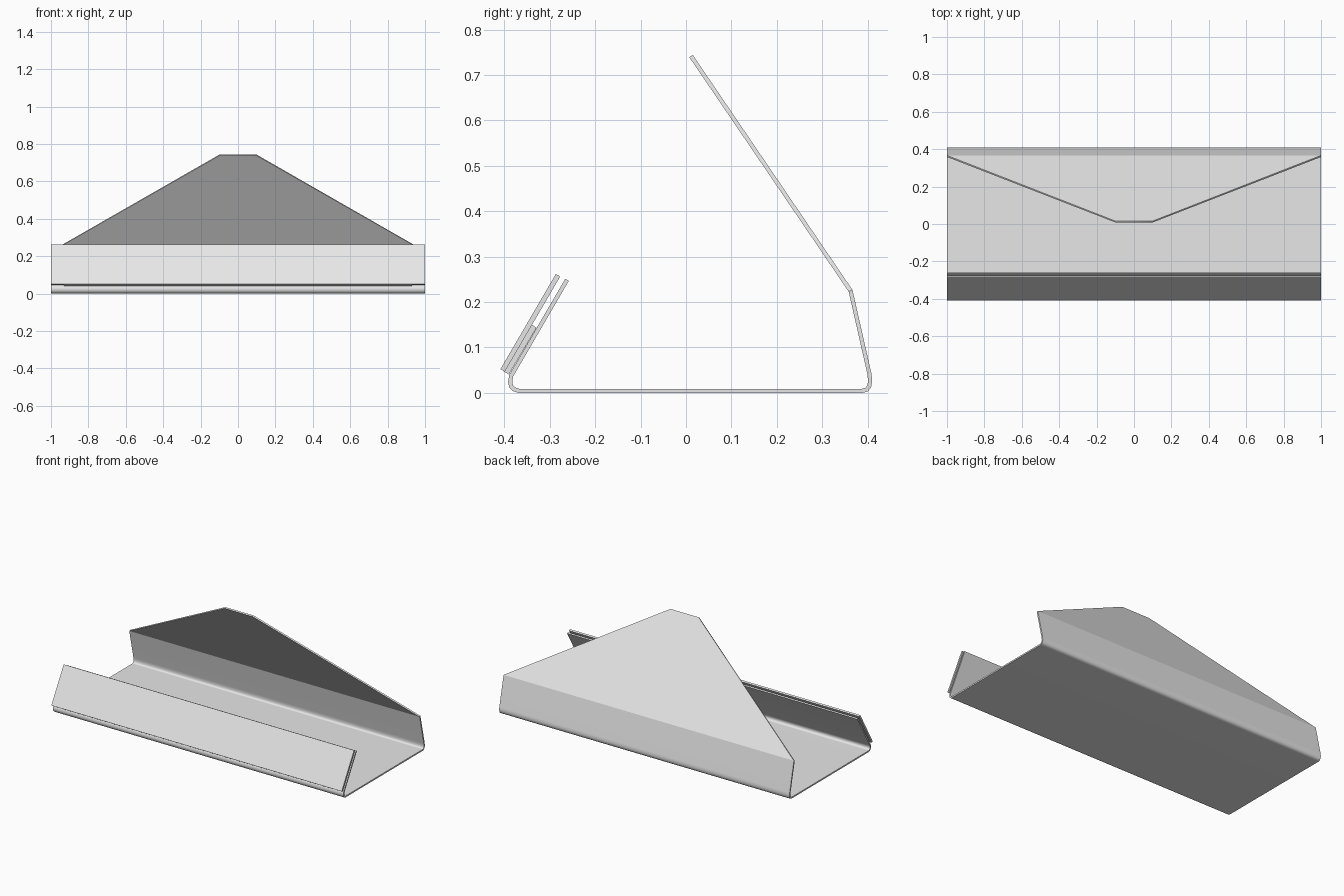
import bpy, bmesh, math
from mathutils import Vector

if "Cube" in bpy.data.objects:
    bpy.data.objects.remove(bpy.data.objects["Cube"])


def material(name, rgb):
    m = bpy.data.materials.new(name)
    m.diffuse_color = (*rgb, 1)
    m.use_nodes = True
    m.node_tree.nodes["Principled BSDF"].inputs["Base Color"].default_value = m.diffuse_color
    return m


GREY = material("light grey sheet", (0.8, 0.8, 0.8))


def sheet(name, path, thick):
    """Folded sheet: path of (y, z, half width), mitred to a thickness."""
    pts = [Vector((y, z)) for y, z, _ in path]
    segs = [(b - a).normalized() for a, b in zip(pts, pts[1:])]
    bm = bmesh.new()
    rings = []
    for i, p in enumerate(pts):
        d0, d1 = segs[max(i - 1, 0)], segs[min(i, len(segs) - 1)]
        n0, n1 = Vector((-d0.y, d0.x)), Vector((-d1.y, d1.x))
        n = (n0 + n1).normalized()
        n *= thick / 2 / n.dot(n0)
        hw = path[i][2]
        rings.append([bm.verts.new((x * hw, p.x + s * n.x, p.y + s * n.y))
                      for x, s in ((-1, -1), (1, -1), (1, 1), (-1, 1))])
    for a, b in zip(rings, rings[1:]):
        for k in range(4):
            j = (k + 1) % 4
            bm.faces.new((a[k], a[j], b[j], b[k]))
    bm.faces.new(rings[0])
    bm.faces.new(rings[-1][::-1])
    bmesh.ops.recalc_face_normals(bm, faces=bm.faces)
    me = bpy.data.meshes.new(name)
    bm.to_mesh(me)
    bm.free()
    me.materials.append(GREY)
    ob = bpy.data.objects.new(name, me)
    bpy.context.collection.objects.link(ob)
    return ob


def bend(a, c, b, steps=4):
    """Rounded corner from a to b with control point c."""
    a, b, c = Vector(a), Vector(b), Vector(c)
    out = []
    for i in range(steps + 1):
        t = i / steps
        p = a * (1 - t) ** 2 + c * 2 * t * (1 - t) + b * t * t
        out.append((p.x, p.y, 1))
    return out


# Folded tray: front lip, floor, rear wall and tapering back flap
tray = sheet("folded_tray",
             [(-0.262, 0.249, 1)]
             + bend((-0.385, 0.038), (-0.394, 0.008), (-0.368, 0.0045))
             + bend((0.388, 0.0045), (0.411, 0.005), (0.404, 0.042))
             + [(0.3625, 0.225, 1), (0.011, 0.742, 0.097)], 0.009)
bpy.context.view_layer.objects.active = tray
tray.select_set(True)
bpy.ops.object.shade_smooth_by_angle(angle=math.radians(50))
# keep the fold under the back flap crisp
for e in tray.data.edges:
    if all(v.co.y > 0 and 0.2 < v.co.z < 0.25
           for v in (tray.data.vertices[i] for i in e.vertices)):
        e.use_edge_sharp = True
wn = tray.modifiers.new("flat panels", 'WEIGHTED_NORMAL')
wn.keep_sharp = True

# Front panel and the spacer strip that joins it to the lip
sheet("front_panel", [(-0.404, 0.0495, 1), (-0.282, 0.259, 1)], 0.011)
sheet("spacer_strip", [(-0.396, 0.044, 0.93), (-0.335, 0.147, 0.93)], 0.0134)
